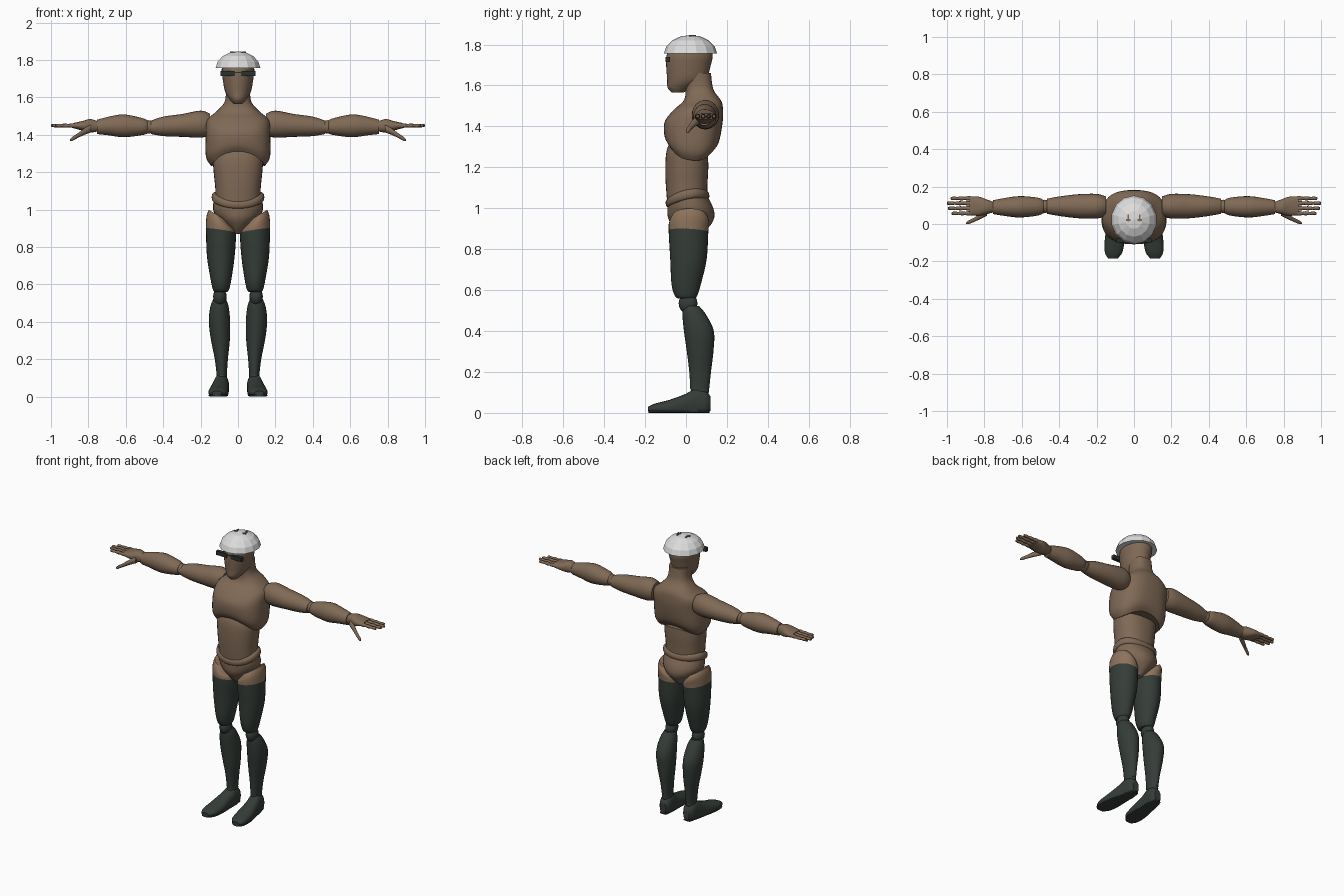
import bpy, bmesh, math
from mathutils import Vector


def material(name, rgb):
    m = bpy.data.materials.new(name)
    m.diffuse_color = (*rgb, 1)
    return m


BROWN = material("brown", (0.215, 0.142, 0.092))
TAN = material("tan", (0.27, 0.17, 0.105))
DARK = material("dark_green", (0.036, 0.047, 0.040))
LENS = material("lens_dark", (0.022, 0.032, 0.030))
WHITE = material("off_white", (0.72, 0.72, 0.72))


def finish(bm, name, mats, smooth=True, angle=40):
    bmesh.ops.recalc_face_normals(bm, faces=bm.faces)
    me = bpy.data.meshes.new(name)
    bm.to_mesh(me)
    bm.free()
    ob = bpy.data.objects.new(name, me)
    bpy.context.collection.objects.link(ob)
    for m in mats:
        me.materials.append(m)
    if smooth:
        bpy.ops.object.select_all(action='DESELECT')
        ob.select_set(True)
        bpy.context.view_layer.objects.active = ob
        bpy.ops.object.shade_smooth_by_angle(angle=math.radians(angle))
    return ob


def spline(rings, steps):
    """Catmull-Rom interpolation of the ring parameters."""
    rings = [list(r) + [0] * (8 - len(r)) for r in rings]
    out = []
    for i in range(len(rings) - 1):
        a, b, c, d = (rings[max(i - 1, 0)], rings[i], rings[i + 1],
                      rings[min(i + 2, len(rings) - 1)])
        for k in range(steps):
            t = k / steps
            out.append([0.5 * (2 * q + (r - p) * t + (2 * p - 5 * q + 4 * r - s) * t * t
                               + (3 * q - p - 3 * r + s) * t ** 3)
                        for p, q, r, s in zip(a, b, c, d)])
    return out + [rings[-1]]


def loft(name, rings, mats, axis='z', side=1, n=24, power=2.0, steps=4, split=0, floor=False):
    """Ring: position, centre u, centre v, radius u, radius v, slope u, slope v, arch."""
    bm = bmesh.new()
    loops = []
    for t, cu, cv, ru, rv, su, sv, arch in spline(rings, steps):
        loop = []
        for i in range(n):
            a = 2 * math.pi * i / n
            c, s = math.cos(a), math.sin(a)
            du = math.copysign(abs(c) ** (2 / power), c) * ru
            dv = math.copysign(abs(s) ** (2 / power), s) * rv
            w = t + su * du + sv * dv + arch * (du / ru) ** 2
            u, v = cu + du, cv + dv
            p = {'z': (u, v, w), 'x': (w, u, v), 'y': (u, w, v)}[axis]
            z = max(p[2], 0.005) if floor else p[2]
            loop.append(bm.verts.new((p[0] * side, p[1], z)))
        loops.append(loop)
    for k in range(len(loops) - 1):
        for i in range(n):
            j = (i + 1) % n
            f = bm.faces.new((loops[k][i], loops[k][j], loops[k + 1][j], loops[k + 1][i]))
            f.material_index = 1 if split and k >= split else 0
    bm.faces.new(loops[0])
    f = bm.faces.new(loops[-1])
    f.material_index = 1 if split else 0
    return finish(bm, name, mats)


def ball(name, centre, radii, mat):
    bm = bmesh.new()
    bmesh.ops.create_uvsphere(bm, u_segments=16, v_segments=10, radius=1)
    bmesh.ops.scale(bm, vec=Vector(radii), verts=bm.verts)
    bmesh.ops.translate(bm, vec=Vector(centre), verts=bm.verts)
    return finish(bm, name, [mat])


def box(name, centre, size, mat):
    bm = bmesh.new()
    bmesh.ops.create_cube(bm, size=1)
    bmesh.ops.scale(bm, vec=Vector(size), verts=bm.verts)
    bmesh.ops.translate(bm, vec=Vector(centre), verts=bm.verts)
    return finish(bm, name, [mat], smooth=False)


# Torso
loft("chest_and_neck", [
    (1.295, 0, .022, .145, .105, 0, -.15, -.06), (1.335, 0, .028, .172, .132, 0, -.1, -.05),
    (1.42, 0, .037, .172, .142, 0, 0, -.01), (1.48, 0, .060, .165, .121),
    (1.525, 0, .080, .115, .092), (1.58, 0, .066, .070, .068), (1.66, 0, .052, .065, .070)],
    [BROWN], n=36, power=2.5)
loft("abdomen", [
    (1.04, 0, .005, .118, .098), (1.12, 0, .003, .122, .102), (1.20, 0, .004, .130, .105),
    (1.28, 0, .005, .132, .100), (1.34, 0, .01, .10, .08)], [BROWN], n=32, power=2.3)
loft("waist_band", [
    (1.025, 0, .008, .132, .098, 0, .2, .02), (1.035, 0, .008, .140, .106, 0, .2, .02),
    (1.055, 0, .006, .139, .105, 0, .2, .025), (1.066, 0, .006, .128, .096, 0, .2, .025)],
    [BROWN], n=32, power=2.2, steps=2)
loft("pelvis", [
    (1.035, 0, .010, .130, .100, 0, .15, .02), (.995, 0, .022, .132, .113),
    (.95, 0, .025, .105, .112), (.905, 0, .025, .058, .085), (.87, 0, .02, .025, .05)],
    [BROWN], n=32)

# Head
loft("head", [
    (1.565, 0, -.042, .024, .028), (1.59, 0, -.028, .045, .062), (1.63, 0, .003, .069, .095),
    (1.70, 0, .012, .082, .109), (1.75, 0, .018, .087, .112), (1.80, 0, .022, .076, .088),
    (1.826, 0, .025, .03, .04)], [BROWN], n=32)

# Goggles: two dark plates and a nose bridge
for s in (-1, 1):
    box("goggle_lens", (.054 * s, -.088, 1.727), (.078, .022, .026), LENS)
box("goggle_bridge", (0, -.093, 1.733), (.034, .012, .008), LENS)

# Faceted helmet shell
bm = bmesh.new()
profile = [(.108, 1.756), (.123, 1.756), (.112, 1.790), (.085, 1.820), (.045, 1.840)]
loops = [[bm.verts.new((r * math.sin(math.tau * i / 14), .022 + 1.06 * r * math.cos(math.tau * i / 14), z))
          for i in range(14)] for r, z in profile]
for lo, hi in zip(loops, loops[1:]):
    for i in range(14):
        j = (i + 1) % 14
        bm.faces.new((lo[i], lo[j], hi[j], hi[i]))
top = bm.verts.new((0, .022, 1.846))
for i in range(14):
    bm.faces.new((loops[-1][i], loops[-1][(i + 1) % 14], top))
bm.faces.new(loops[0])
finish(bm, "helmet", [WHITE], smooth=False)

# Small brown marks on the crown
for s in (-1, 1):
    box("crown_mark", (.03 * s, .032, 1.842), (.009, .035, .008), BROWN)
    box("crown_mark_foot", (.032 * s, .022, 1.842), (.024, .010, .008), BROWN)

for s in (-1, 1):
    # Arm
    loft("upper_arm", [
        (.150, .095, 1.455, .052, .058), (.20, .095, 1.457, .066, .072),
        (.30, .095, 1.450, .064, .061), (.40, .095, 1.445, .052, .052),
        (.465, .095, 1.440, .040, .036)], [BROWN], 'x', s)
    ball("elbow", (.478 * s, .094, 1.442), (.034, .036, .036), BROWN)
    loft("forearm", [
        (.485, .093, 1.442, .036, .036), (.515, .093, 1.444, .048, .046),
        (.61, .092, 1.448, .057, .061), (.69, .091, 1.447, .048, .050),
        (.755, .090, 1.442, .037, .038)], [BROWN], 'x', s)
    loft("palm", [
        (.745, .090, 1.445, .026, .026), (.79, .092, 1.448, .040, .036),
        (.83, .095, 1.448, .051, .026), (.88, .097, 1.449, .050, .014)],
        [BROWN], 'x', s, power=2.4)
    # Jointed fingers
    for y, tip in ((.057, .975), (.084, .995), (.111, 1.0), (.137, .98)):
        x0, r = .862, .0125
        length = tip - x0
        rings = []
        for k in range(3):
            for f, q in ((.02, .75), (.16, 1), (.31, .8)):
                rings.append((x0 + length * (k / 3 + f), y, 1.449, r * q * (1 - .1 * k),
                              r * q * (1 - .1 * k)))
        rings.append((tip, y, 1.449, .004, .004))
        loft("finger", rings, [BROWN], 'x', s, n=10, steps=1)
    loft("thumb", [
        (.785, .062, 1.435, .018, .022), (.82, .042, 1.418, .015, .018),
        (.855, .022, 1.397, .011, .013), (.885, .009, 1.379, .010, .011),
        (.897, .005, 1.372, .004, .005)], [BROWN], 'x', s, n=12, steps=2)

    # Leg
    loft("thigh", [
        (.970, .108, .017, .048, .080, .6, 0), (.935, .098, .016, .070, .097, .45, 0),
        (.888, .091, .012, .080, .097, .15, -.05), (.75, .092, .012, .074, .089),
        (.63, .091, .001, .056, .072), (.575, .091, 0, .044, .056),
        (.560, .092, .002, .034, .044)], [TAN, DARK], 'z', s, n=28, split=8)
    ball("knee", (.097 * s, .010, .535), (.036, .046, .050), DARK)
    loft("calf", [
        (.522, .098, .024, .034, .040), (.48, .099, .040, .049, .058),
        (.40, .099, .063, .057, .073), (.30, .094, .069, .050, .065),
        (.20, .089, .069, .035, .053), (.115, .087, .067, .027, .046)], [DARK], 'z', s)
    ball("ankle", (.087 * s, .068, .108), (.028, .045, .030), DARK)
    # Foot, flattened on the ground
    loft("foot", [
        (.120, .086, .045, .022, .035), (.095, .087, .050, .038, .060),
        (.050, .090, .048, .042, .072), (0, .096, .038, .046, .056),
        (-.08, .103, .026, .053, .038), (-.15, .109, .022, .047, .024),
        (-.185, .113, .018, .025, .012)], [DARK], 'y', s, power=2.3, floor=True)
    # Thin sole
    loft("sole", [
        (.115, .087, .006, .024, .006), (.06, .091, .006, .036, .006), (0, .097, .006, .042, .006),
        (-.08, .104, .006, .051, .006), (-.15, .109, .006, .047, .006),
        (-.183, .113, .006, .024, .006)], [DARK], 'y', s, power=3)
